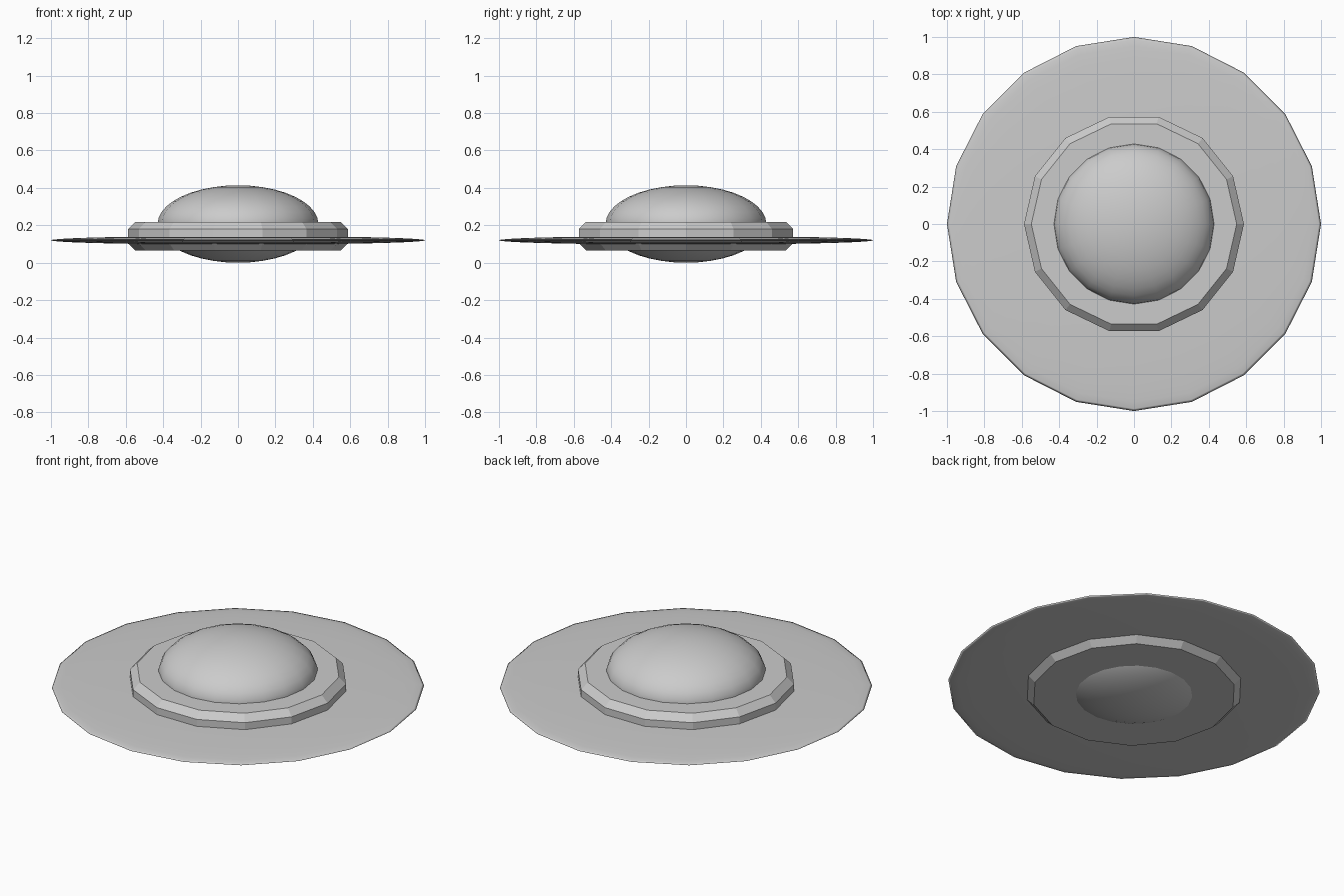
import bpy
import math

cube = bpy.data.objects.get("Cube")
if cube:
    bpy.data.objects.remove(cube, do_unlink=True)

# One plain grey for the whole craft
grey = bpy.data.materials.new("light_grey")
grey.use_nodes = True
colour = (0.6, 0.6, 0.6, 1)
grey.diffuse_color = colour
grey.node_tree.nodes["Principled BSDF"].inputs["Base Color"].default_value = colour


def finish(name):
    obj = bpy.context.object
    obj.name = name
    obj.data.materials.append(grey)
    return obj


def ellipsoid(name, radius, half_height, z):
    bpy.ops.mesh.primitive_uv_sphere_add(segments=20, ring_count=20, radius=1, location=(0, 0, z))
    obj = finish(name)
    obj.scale = (radius, radius, half_height)
    bpy.ops.object.transform_apply(location=False, rotation=False, scale=True)
    bpy.ops.object.shade_smooth()
    return obj


# Thin outer disc and domed cabin that pokes out below
ellipsoid("outer_disc", 1.0, 0.023, 0.12)
ellipsoid("cabin_dome", 0.43, 0.207, 0.207)

# Faceted hull collar with chamfered rims
bpy.ops.mesh.primitive_cylinder_add(vertices=14, radius=0.588, depth=0.152,
                                    location=(0, 0, 0.142), rotation=(0, 0, math.pi / 2))
collar = finish("hull_collar")
bpy.ops.object.transform_apply(location=False, rotation=True, scale=False)
rim = collar.modifiers.new("rim_chamfer", "BEVEL")
rim.width = 0.038
rim.segments = 1
rim.limit_method = "ANGLE"
rim.angle_limit = math.radians(60)
